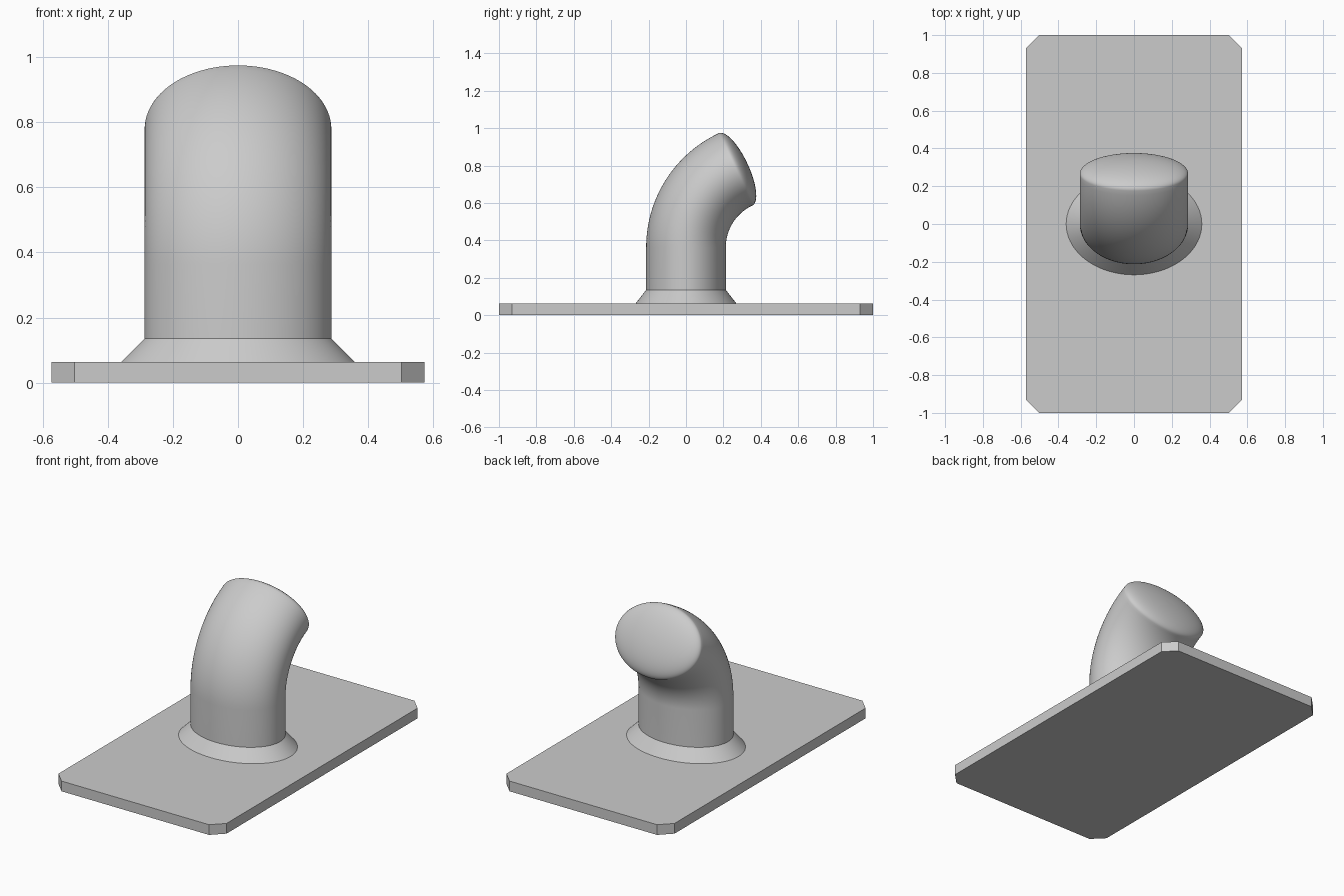
import bpy, bmesh, math
from mathutils import Vector

old = bpy.data.objects.get("Cube")
if old:
    bpy.data.objects.remove(old, do_unlink=True)

GREY = (0.6, 0.6, 0.6, 1.0)
grey = bpy.data.materials.new("plain grey")
grey.use_nodes = True
grey.diffuse_color = GREY
grey.node_tree.nodes["Principled BSDF"].inputs["Base Color"].default_value = GREY

SIDES = 96
RX, RY = 0.287, 0.213            # oval pipe half widths
PLATE_TOP, FLARE_TOP = 0.063, 0.135
BEND_START, BEND_RADIUS, BEND_ANGLE = 0.363, 0.46, math.radians(65)
DOME = 0.07


def finish(name, bm, smooth):
    bmesh.ops.recalc_face_normals(bm, faces=bm.faces)
    mesh = bpy.data.meshes.new(name)
    bm.to_mesh(mesh)
    bm.free()
    mesh.materials.append(grey)
    obj = bpy.data.objects.new(name, mesh)
    bpy.context.collection.objects.link(obj)
    if smooth:
        bpy.ops.object.select_all(action='DESELECT')
        obj.select_set(True)
        bpy.context.view_layer.objects.active = obj
        bpy.ops.object.shade_smooth_by_angle(angle=math.radians(35))
    return obj


def loft(name, sections):
    """Skin oval rings; each section is (centre, tilt, x radius, y radius)."""
    bm = bmesh.new()
    rings = []
    for centre, tilt, rx, ry in sections:
        across = Vector((0, math.cos(tilt), -math.sin(tilt)))
        ring = []
        for i in range(SIDES):
            a = math.tau * i / SIDES
            ring.append(bm.verts.new(
                centre + Vector((rx * math.cos(a), 0, 0)) + across * ry * math.sin(a)))
        rings.append(ring)
    for low, high in zip(rings, rings[1:]):
        for i in range(SIDES):
            j = (i + 1) % SIDES
            bm.faces.new((low[i], low[j], high[j], high[i]))
    bm.faces.new(rings[0])
    bm.faces.new(rings[-1])
    return finish(name, bm, True)


# Base plate with clipped corners
bm = bmesh.new()
W, L, C = 0.573, 1.0, 0.07
outline = [(W, C - L), (W, L - C), (W - C, L), (C - W, L),
           (-W, L - C), (-W, C - L), (C - W, -L), (W - C, -L)]
base = bm.faces.new([bm.verts.new((x, y, 0)) for x, y in outline])
lifted = bmesh.ops.extrude_face_region(bm, geom=[base])["geom"]
bmesh.ops.translate(bm, vec=(0, 0, PLATE_TOP),
                    verts=[v for v in lifted if isinstance(v, bmesh.types.BMVert)])
if not base.is_valid or not any(all(v.co.z == 0 for v in f.verts) for f in bm.faces):
    bm.faces.new([v for v in bm.verts if v.co.z == 0])
finish("base_plate", bm, False)

# Sloped collar around the pipe
loft("collar", [
    (Vector((0, 0, PLATE_TOP)), 0, RX + 0.072, RY + 0.056),
    (Vector((0, 0, FLARE_TOP)), 0, RX, RY),
])

# Straight pipe, bend and shallow domed end
sections = [(Vector((0, 0, FLARE_TOP)), 0, RX, RY)]
STEPS = 28
for i in range(STEPS + 1):
    t = BEND_ANGLE * i / STEPS
    centre = Vector((0, BEND_RADIUS * (1 - math.cos(t)),
                     BEND_START + BEND_RADIUS * math.sin(t)))
    sections.append((centre, t, RX, RY))
end = sections[-1][0]
forward = Vector((0, math.sin(BEND_ANGLE), math.cos(BEND_ANGLE)))
DOME_STEPS = 16
for i in range(1, DOME_STEPS):
    a = math.pi / 2 * i / DOME_STEPS
    sections.append((end + forward * DOME * math.sin(a), BEND_ANGLE,
                     RX * math.cos(a), RY * math.cos(a)))
loft("bent_pipe", sections)
